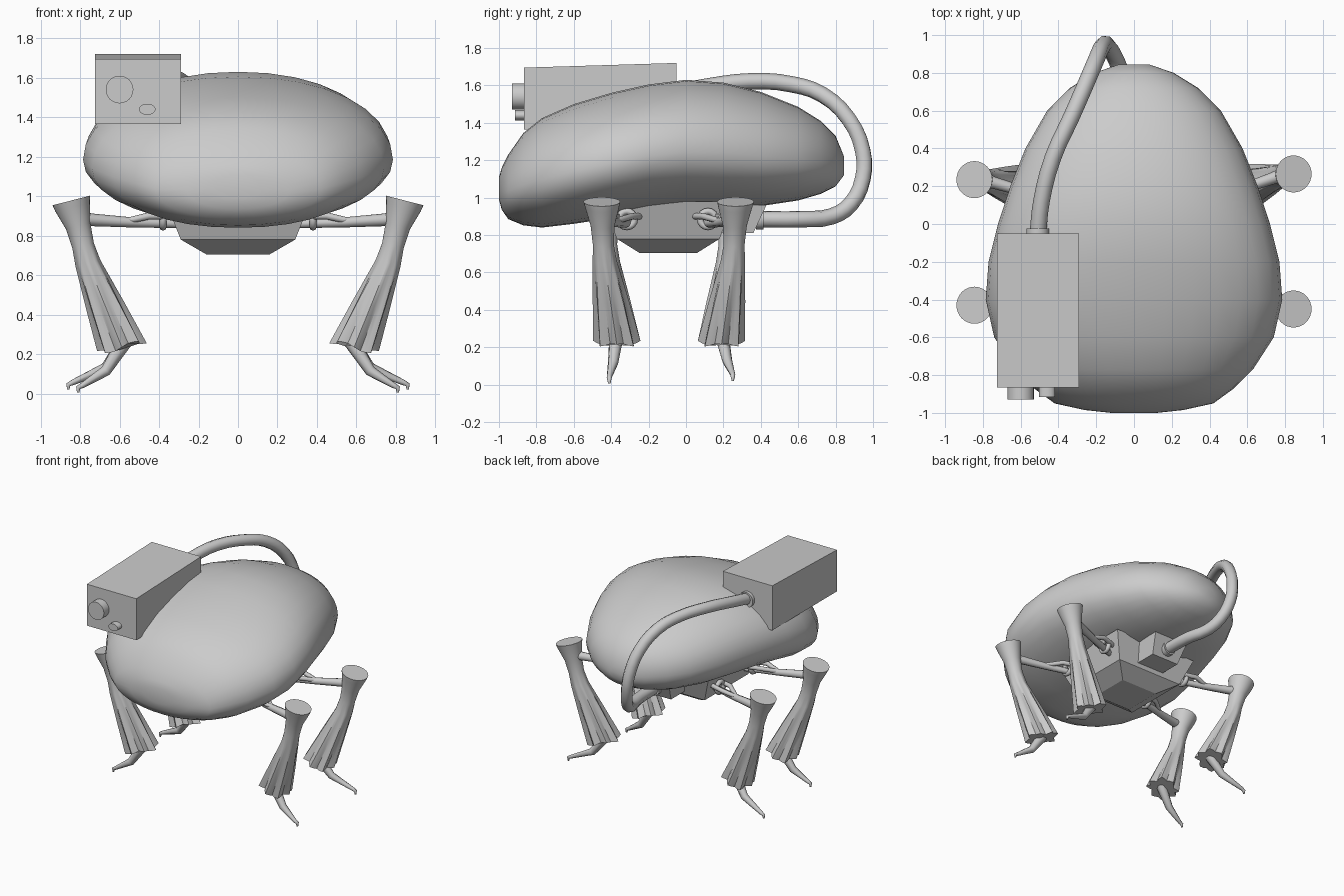
import bpy
import bmesh
from math import sin, cos, pi, copysign
from mathutils import Vector

cube = bpy.data.objects.get("Cube")
if cube:
    bpy.data.objects.remove(cube, do_unlink=True)


def loft(name, rings, smooth=True):
    """Skin a list of closed rings and cap both ends."""
    bm = bmesh.new()
    rows = [[bm.verts.new(p) for p in ring] for ring in rings]
    n = len(rows[0])
    for a, b in zip(rows, rows[1:]):
        for i in range(n):
            j = (i + 1) % n
            bm.faces.new((a[i], a[j], b[j], b[i]))
    bm.faces.new(rows[0])
    bm.faces.new(rows[-1])
    bmesh.ops.recalc_face_normals(bm, faces=bm.faces)
    mesh = bpy.data.meshes.new(name)
    bm.to_mesh(mesh)
    bm.free()
    obj = bpy.data.objects.new(name, mesh)
    bpy.context.collection.objects.link(obj)
    if smooth:
        bpy.ops.object.select_all(action='DESELECT')
        obj.select_set(True)
        bpy.context.view_layer.objects.active = obj
        bpy.ops.object.shade_smooth_by_angle(angle=pi / 4)
    return obj


def frustum(name, low, high):
    """Tapered block between two rectangles (half width, y0, y1, z)."""
    def rect(w, y0, y1, z):
        return [(-w, y0, z), (w, y0, z), (w, y1, z), (-w, y1, z)]
    return loft(name, [rect(*low), rect(*high)], smooth=False)


def tube(name, points, radii, rounded=False):
    """Round rod along a path with a radius at every point."""
    curve = bpy.data.curves.new(name, 'CURVE')
    curve.dimensions = '3D'
    curve.bevel_depth = 1
    curve.bevel_resolution = 2
    curve.resolution_u = 3
    curve.use_fill_caps = True
    spline = curve.splines.new('BEZIER')
    spline.bezier_points.add(len(points) - 1)
    for bp, p, r in zip(spline.bezier_points, points, radii):
        bp.co, bp.radius = p, r
        bp.handle_left_type = bp.handle_right_type = 'AUTO' if rounded else 'VECTOR'
    obj = bpy.data.objects.new(name, curve)
    bpy.context.collection.objects.link(obj)
    return obj


def cylinder(name, centre, radius, depth, stretch=1):
    """Short cylinder pointing forward."""
    bpy.ops.mesh.primitive_cylinder_add(vertices=24, radius=radius, depth=depth,
                                        location=centre, rotation=(pi / 2, 0, 0))
    obj = bpy.context.object
    obj.name = name
    obj.scale.x = stretch
    bpy.ops.object.shade_smooth_by_angle(angle=pi / 5)
    return obj


# Egg-shaped shell: stations of y, half width, underside z, top z
stations = [
    (-1.0, .12, .99, 1.11), (-.985, .26, .935, 1.16), (-.95, .42, .885, 1.23),
    (-.87, .53, .852, 1.345), (-.77, .63, .84, 1.425), (-.6, .74, .86, 1.5),
    (-.4, .785, .89, 1.56), (-.2, .77, .925, 1.605), (0, .72, .94, 1.63),
    (.2, .655, .945, 1.615), (.4, .575, .955, 1.565), (.6, .46, .985, 1.485),
    (.72, .34, 1.02, 1.41), (.8, .21, 1.06, 1.33), (.845, .08, 1.12, 1.22)]
shell = []
for y, w, zb, zt in stations:
    waist = zb + .44 * (zt - zb)
    ring = []
    for i in range(32):
        a = 2 * pi * i / 32
        c, s = cos(a), sin(a)
        height = zt - waist if s > 0 else waist - zb
        ring.append((w * copysign(abs(c) ** .95, c), y,
                     waist + height * copysign(abs(s) ** .95, s)))
    shell.append(ring)
loft("body_shell", shell)

# Chassis under the shell
frustum("chassis_keel", (.16, -.25, .06, .705), (.29, -.37, .18, .78))
frustum("chassis_block", (.29, -.37, .18, .78), (.37, -.45, .25, .98))
frustum("chassis_rear_box", (.12, .1, .36, .81), (.15, .1, .43, .96))

# Sensor housing with two lenses
housing = []
for y, top in ((-.865, 1.695), (-.05, 1.72)):
    housing.append([(-.725, y, 1.365), (-.29, y, 1.365), (-.29, y, top), (-.725, y, top)])
loft("sensor_housing", housing, smooth=False)
cylinder("main_lens", (-.6, -.89, 1.54), .07, .08)
cylinder("small_lens", (-.46, -.88, 1.44), .028, .07, 1.5)

# Hose looping from the housing to the back of the chassis
hose = [(-.51, -.06, 1.56), (-.49, .12, 1.595), (-.43, .35, 1.622), (-.33, .57, 1.605),
        (-.26, .73, 1.55), (-.2, .87, 1.42), (-.165, .945, 1.25), (-.14, .945, 1.1),
        (-.1, .88, .965), (-.06, .78, .9), (-.01, .62, .885), (0, .38, .885)]
tube("hose", hose, [.044] * len(hose), rounded=True)
cylinder("hose_collar", (-.51, -.045, 1.56), .06, .04)
cylinder("hose_socket", (0, .395, .885), .055, .04)

# Leg profile: x, z, radius, pleat depth, progress from knee to ankle
leg_profile = [
    (.845, .978, .098, 0, 0), (.838, .945, .09, 0, .02), (.81, .85, .064, 0, .05),
    (.785, .75, .056, 0, .1), (.76, .66, .063, .03, .2), (.675, .45, .088, .1, .6),
    (.588, .235, .11, .15, 1)]


def build_leg(label, s, knee_y, ankle_y, hip_y, toe_y, toe_x, toe_z):
    across = Vector((.97 * s, 0, -.25))
    along = Vector((.25 * s, 0, .97))

    # Flared knee cap running down into a pleated skirt
    rings = []
    for x, z, r, pleat, t in leg_profile:
        centre = Vector((x * s, knee_y + (ankle_y - knee_y) * t, z))
        ring = []
        for i in range(32):
            a = 2 * pi * i / 32
            rad = r * (1 + pleat * cos(8 * a))
            hem = along * (.012 * t * t * cos(3 * a))
            ring.append(centre + across * (rad * cos(a)) + Vector((0, rad * sin(a), 0)) + hem)
        rings.append(ring)
    loft(label + "_leg", rings)

    # Slim foot ending in a hooked claw
    mid_y = (ankle_y + toe_y) / 2
    tube(label + "_foot",
         [(.57 * s, ankle_y, .27), (.67 * s, mid_y, toe_z + .11),
          ((toe_x - .02) * s, toe_y, toe_z + .035), (toe_x * s, toe_y, toe_z + .025),
          (toe_x * s, toe_y, toe_z)],
         [.04, .028, .014, .012, .006])

    # Arm to the chassis with a forked inner end
    def at(x, dy=0, z=.87):
        f = (x - .33) / .47
        return (x * s, hip_y + (knee_y - hip_y) * f + dy, z)
    tube(label + "_arm", [at(.82, 0, .89), at(.74, 0, .88), at(.55, 0, .868), at(.3, 0, .86)],
         [.042, .032, .026, .022])
    for k, dy in enumerate((.05, -.05)):
        tube(f"{label}_arm_fork_{k + 1}", [at(.56, 0, .875), at(.45, dy, .9), at(.33, dy, .9)],
             [.016, .018, .018])
    bpy.ops.mesh.primitive_torus_add(major_radius=.042, minor_radius=.018,
                                     major_segments=16, minor_segments=8,
                                     location=at(.38, 0, .885), rotation=(0, pi / 2, 0))
    ring = bpy.context.object
    ring.name = label + "_hip_ring"
    bpy.ops.object.shade_smooth_by_angle(angle=pi / 3)


for side, s in (("left", 1), ("right", -1)):
    build_leg("front_" + side, s, -.44 - .01 * s, -.37, -.3, -.41, .81, .005)
    build_leg("rear_" + side, s, .25 + .015 * s, .19, .1, .25, .86, .02)
